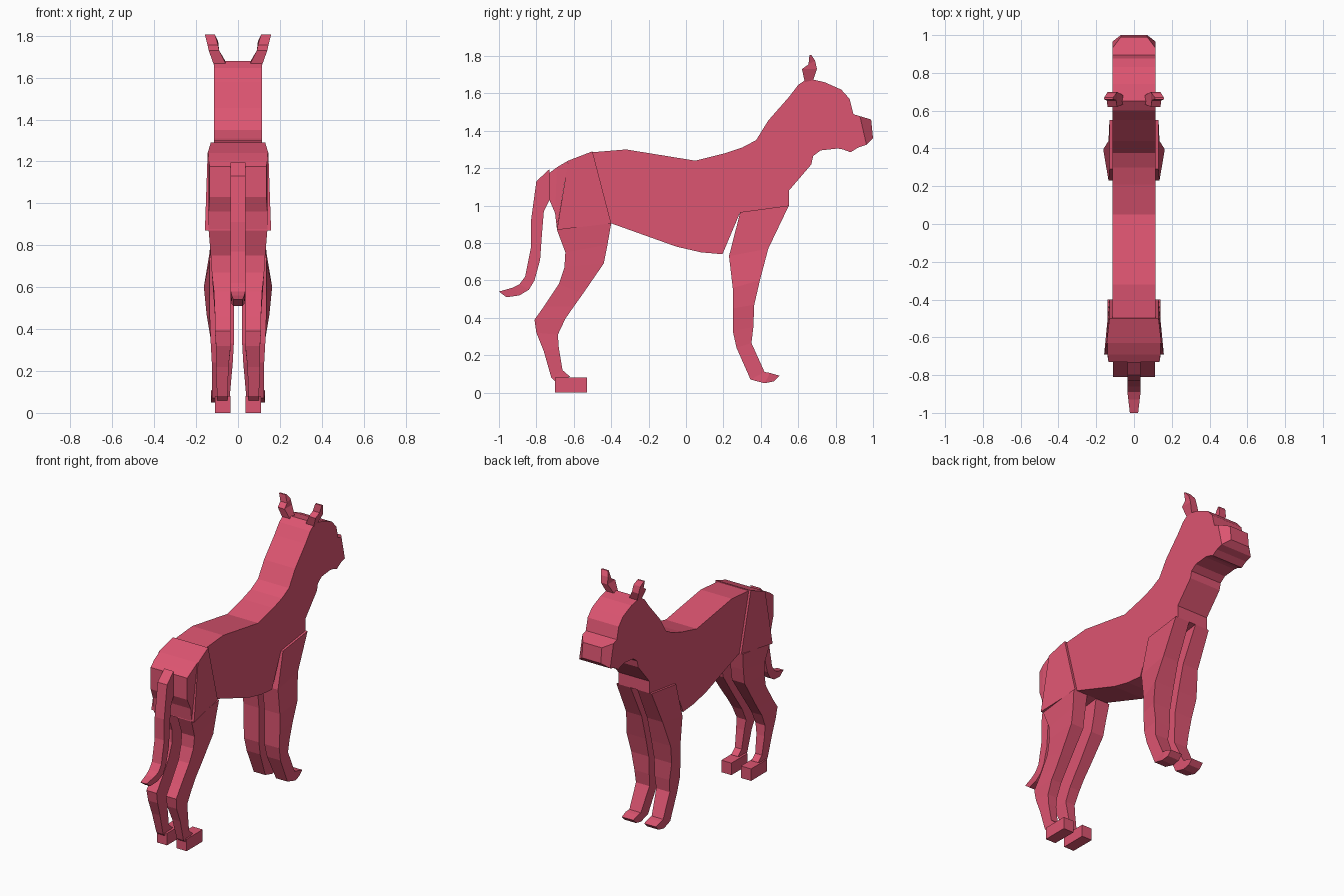
import bpy, bmesh

mat = bpy.data.materials.new("coat")
mat.diffuse_color = (0.72, 0.09, 0.165, 1)


def finish(name, bm, mirror):
    bmesh.ops.recalc_face_normals(bm, faces=bm.faces[:])
    me = bpy.data.meshes.new(name)
    bm.to_mesh(me)
    bm.free()
    me.materials.append(mat)
    ob = bpy.data.objects.new(name, me)
    bpy.context.collection.objects.link(ob)
    if mirror:
        ob.modifiers.new("mirror", 'MIRROR').use_mirror_merge = False
    return ob


def prism(name, profile, half):
    """Side outline (y, z) extruded across x."""
    bm = bmesh.new()
    face = bm.faces.new([bm.verts.new((-half, y, z)) for y, z in profile])
    ext = bmesh.ops.extrude_face_region(bm, geom=[face], use_keep_orig=True)
    moved = [v for v in ext["geom"] if isinstance(v, bmesh.types.BMVert)]
    bmesh.ops.translate(bm, verts=moved, vec=(2 * half, 0, 0))
    return finish(name, bm, False)


def loft(name, rings, mirror=True):
    """Rings of (y, z) back, (y, z) front, inner x, outer x [, front outer x]."""
    bm = bmesh.new()
    loops = []
    for r in rings:
        ya, za, yb, zb, xi, xo = r[:6]
        xf = r[6] if len(r) > 6 else xo
        loops.append([bm.verts.new(c) for c in
                      ((xi, ya, za), (xo, ya, za), (xf, yb, zb), (xi, yb, zb))])
    for a, b in zip(loops, loops[1:]):
        for i in range(4):
            j = (i + 1) % 4
            bm.faces.new((a[i], a[j], b[j], b[i]))
    bm.faces.new(loops[0])
    bm.faces.new(loops[-1])
    return finish(name, bm, mirror)


# Torso, neck and head
prism("body", [
    (-.63, 1.235), (-.50, 1.285), (-.32, 1.30), (.05, 1.24), (.21, 1.28), (.30, 1.31),
    (.375, 1.35), (.44, 1.455), (.55, 1.58), (.60, 1.645), (.65, 1.68), (.74, 1.66),
    (.83, 1.62), (.875, 1.57), (.895, 1.49), (.88, 1.285), (.84, 1.30), (.81, 1.305),
    (.72, 1.295), (.68, 1.265), (.67, 1.22), (.55, 1.08), (.55, 1.0), (.29, .965),
    (.195, .74), (.08, .75), (-.05, .78), (-.40, .905), (-.69, .875)], 0.115)

# Muzzle with a tapered nose
loft("muzzle", [
    (.88, 1.285, .895, 1.49, -.115, .115),
    (.92, 1.31, .90, 1.487, -.115, .115),
    (.965, 1.325, .93, 1.478, -.115, .115),
    (1.0, 1.36, .99, 1.46, -.07, .07)], False)

# Haunches and rump
loft("haunch", [
    (-.40, .905, -.50, 1.29, 0, .13),
    (-.69, .87, -.63, 1.24, 0, .158, .145)])
loft("rump", [
    (-.69, .875, -.63, 1.24, 0, .14),
    (-.70, .96, -.69, 1.205, 0, .14),
    (-.73, 1.03, -.73, 1.175, 0, .135)])

# Hind legs and paws
loft("hind_leg", [
    (-.69, .87, -.40, .905, .035, .14),
    (-.645, .75, -.42, .79, .035, .13),
    (-.65, .67, -.44, .69, .032, .125),
    (-.68, .58, -.55, .53, .035, .115),
    (-.76, .46, -.60, .46, .035, .11),
    (-.81, .39, -.645, .395, .035, .11),
    (-.80, .32, -.685, .31, .035, .105),
    (-.76, .22, -.68, .24, .045, .105),
    (-.72, .08, -.66, .12, .05, .10),
    (-.70, .06, -.62, .085, .05, .10)])
loft("hind_paw", [
    (-.70, 0, -.53, 0, .035, .11),
    (-.70, .08, -.53, .08, .035, .11)])

# Front legs with toes pointing forward
loft("front_leg", [
    (.29, .965, .55, 1.0, .025, .13),
    (.23, .73, .44, .77, .02, .135),
    (.25, .56, .395, .60, .02, .135, .163),
    (.25, .45, .365, .47, .02, .135, .15),
    (.25, .33, .36, .35, .02, .13),
    (.27, .24, .35, .265, .025, .125),
    (.345, .07, .42, .11, .04, .125),
    (.42, .05, .45, .105, .04, .13),
    (.47, .06, .50, .09, .04, .125)])

# Tail
loft("tail", [
    (-.73, 1.195, -.73, 1.03, -.035, .035),
    (-.80, 1.13, -.76, .97, -.035, .035),
    (-.83, .91, -.77, .85, -.035, .035),
    (-.83, .77, -.78, .71, -.035, .035),
    (-.86, .62, -.81, .60, -.035, .035),
    (-.89, .58, -.84, .55, -.035, .035),
    (-.93, .56, -.89, .52, -.03, .03),
    (-1.0, .54, -.96, .51, -.022, .022)], False)

# Ears
loft("ear", [
    (.635, 1.66, .68, 1.67, .055, .115),
    (.62, 1.73, .70, 1.73, .09, .14),
    (.655, 1.755, .69, 1.775, .095, .145),
    (.66, 1.805, .67, 1.805, .11, .158)])
